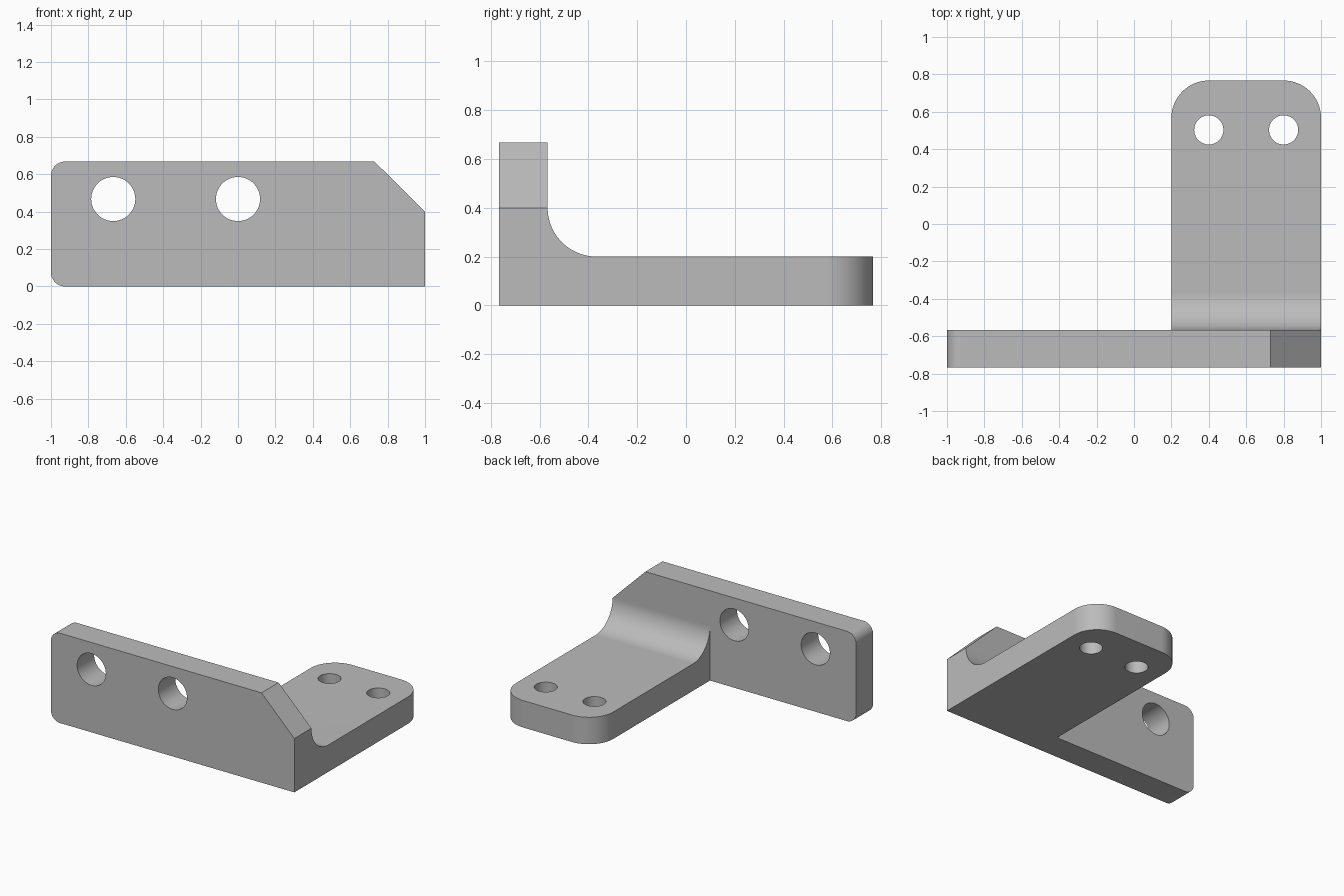
import bpy, bmesh
from math import sin, cos, radians, pi
from mathutils import Vector

cube = bpy.data.objects.get("Cube")
if cube:
    bpy.data.objects.remove(cube, do_unlink=True)

grey = bpy.data.materials.new("satin grey")
grey.use_nodes = True
grey.diffuse_color = (0.5, 0.5, 0.5, 1)
grey.node_tree.nodes["Principled BSDF"].inputs["Base Color"].default_value = (0.5, 0.5, 0.5, 1)


def arc(cx, cy, r, start, end, steps=16):
    """Points along an arc, angles in degrees."""
    angles = [radians(start + (end - start) * i / steps) for i in range(steps + 1)]
    return [(cx + r * cos(a), cy + r * sin(a)) for a in angles]


def prism(name, outline, axis, low, high):
    """Extrude a 2D outline along an axis, from low to high."""
    place = {"x": lambda u, v: (low, u, v),
             "y": lambda u, v: (u, low, v),
             "z": lambda u, v: (u, v, low)}[axis]
    bm = bmesh.new()
    face = bm.faces.new([bm.verts.new(place(u, v)) for u, v in outline])
    grown = bmesh.ops.extrude_face_region(bm, geom=[face])["geom"]
    shift = Vector([(high - low) * (axis == a) for a in "xyz"])
    bmesh.ops.translate(bm, vec=shift, verts=[g for g in grown if isinstance(g, bmesh.types.BMVert)])
    bmesh.ops.recalc_face_normals(bm, faces=bm.faces)
    mesh = bpy.data.meshes.new(name)
    bm.to_mesh(mesh)
    bm.free()
    mesh.materials.append(grey)
    obj = bpy.data.objects.new(name, mesh)
    bpy.context.collection.objects.link(obj)
    return obj


def combine(target, tool, operation):
    """Apply a boolean and discard the tool."""
    mod = target.modifiers.new(operation, "BOOLEAN")
    mod.operation, mod.solver, mod.object = operation, "EXACT", tool
    bpy.context.view_layer.objects.active = target
    bpy.ops.object.modifier_apply(modifier=mod.name)
    bpy.data.objects.remove(tool, do_unlink=True)


FRONT, WALL_BACK, BACK = -0.767, -0.567, 0.767
TOP, THICK, R = 0.667, 0.2, 0.2
EDGE = 0.075

# Upright wall: two rounded corners and one chamfered corner
wall_outline = ([(1, 0), (1, 0.4), (0.73, TOP)]
                + arc(-1 + EDGE, TOP - EDGE, EDGE, 90, 180)
                + arc(-1 + EDGE, EDGE, EDGE, 180, 270))
bracket = prism("bracket", wall_outline, "y", FRONT, WALL_BACK)

# Foot: side profile with a concave fillet, trimmed to round end corners
inside = WALL_BACK - 0.1
side = ([(inside, 0), (BACK, 0), (BACK, THICK)]
        + arc(WALL_BACK + R, THICK + R, R, 270, 180, 24)
        + [(inside, THICK + R)])
foot = prism("foot", side, "x", 0.2, 1)
plan = ([(0.2, -1), (1, -1)]
        + arc(1 - R, BACK - R, R, 0, 90)
        + arc(0.2 + R, BACK - R, R, 90, 180))
combine(foot, prism("foot_trim", plan, "z", -0.5, 1), "INTERSECT")
combine(bracket, foot, "UNION")

# Wall holes and foot holes
for x in (-0.667, 0):
    combine(bracket, prism("wall_drill", arc(x, 0.467, 0.118, 0, 352.5, 47), "y", -1, -0.45), "DIFFERENCE")
for x in (0.4, 0.8):
    combine(bracket, prism("foot_drill", arc(x, 0.503, 0.078, 0, 352.5, 47), "z", -0.2, 0.5), "DIFFERENCE")

# Smooth curved surfaces, crisp edges
bpy.ops.object.select_all(action="DESELECT")
bracket.select_set(True)
bpy.context.view_layer.objects.active = bracket
bpy.ops.object.shade_smooth_by_angle(angle=radians(25))
weighted = bracket.modifiers.new("flat face normals", "WEIGHTED_NORMAL")
weighted.keep_sharp = True
